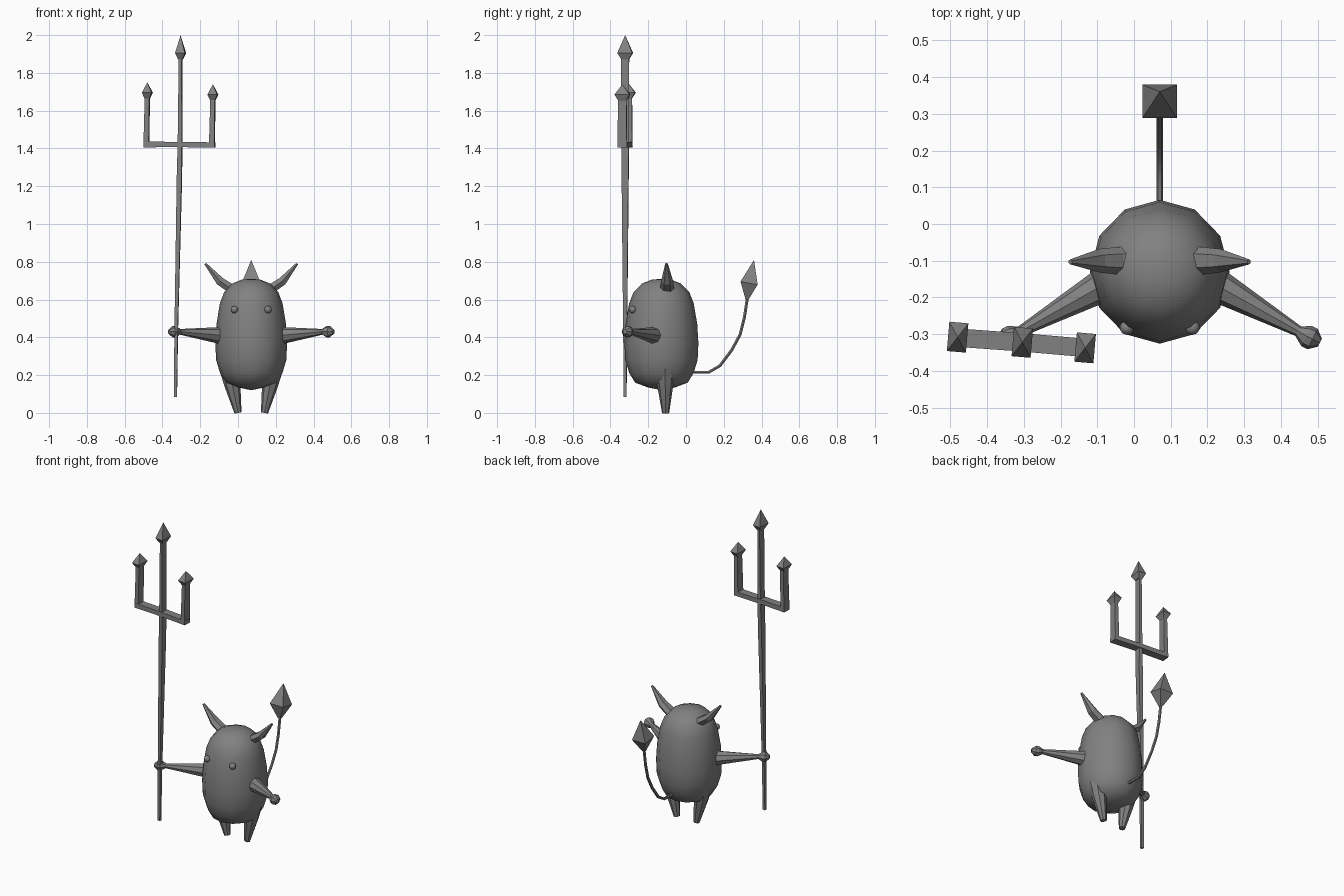
import bpy, bmesh, math
from mathutils import Vector

if "Cube" in bpy.data.objects:
    bpy.data.objects.remove(bpy.data.objects["Cube"])

CX, CY = 0.07, -0.13          # body axis
grey = bpy.data.materials.new("plain grey")
grey.diffuse_color = (0.22, 0.22, 0.22, 1)
grey.use_nodes = True
grey.node_tree.nodes["Principled BSDF"].inputs["Base Color"].default_value = grey.diffuse_color


def finish(name, bm, smooth=None):
    bmesh.ops.recalc_face_normals(bm, faces=bm.faces)
    me = bpy.data.meshes.new(name)
    bm.to_mesh(me)
    bm.free()
    ob = bpy.data.objects.new(name, me)
    bpy.context.collection.objects.link(ob)
    me.materials.append(grey)
    if smooth:
        bpy.context.view_layer.objects.active = ob
        ob.select_set(True)
        bpy.ops.object.shade_smooth_by_angle(angle=math.radians(smooth))
        ob.select_set(False)
    return ob


def loft(name, path, radii, sides=4, ref=(1, 0, 0), smooth=None):
    """Skin rings along a path; a radius is a number or (along ref, across)."""
    bm = bmesh.new()
    pts = [Vector(p) for p in path]
    rings = []
    k = 1 / math.cos(math.pi / sides) if sides == 4 else 1
    for i, (p, r) in enumerate(zip(pts, radii)):
        a, b = r if isinstance(r, tuple) else (r, r)
        d = (pts[min(i + 1, len(pts) - 1)] - pts[max(i - 1, 0)]).normalized()
        u = Vector(ref)
        u = (u - d * u.dot(d)).normalized()
        v = d.cross(u)
        if a == 0:
            rings.append([bm.verts.new(p)])
            continue
        ring = []
        for j in range(sides):
            t = 2 * math.pi * (j + (0.5 if sides == 4 else 0)) / sides
            ring.append(bm.verts.new(p + u * (a * k * math.cos(t)) + v * (b * k * math.sin(t))))
        rings.append(ring)
    for lo, hi in zip(rings, rings[1:]):
        for j in range(sides):
            n = (j + 1) % sides
            if len(lo) == 1:
                bm.faces.new((lo[0], hi[n], hi[j]))
            elif len(hi) == 1:
                bm.faces.new((lo[j], lo[n], hi[0]))
            else:
                bm.faces.new((lo[j], lo[n], hi[n], hi[j]))
    for ring in (rings[0], rings[-1]):
        if len(ring) > 2:
            bm.faces.new(ring)
    return finish(name, bm, smooth)


# Body: twelve-sided bean
profile = [(.12, 0), (.135, .07), (.16, .135), (.21, .165), (.28, .186), (.37, .19),
           (.47, .184), (.58, .166), (.64, .143), (.685, .1), (.705, .05), (.71, 0)]
loft("body", [(CX, CY, z) for z, r in profile], [(r, r * 1.03) for z, r in profile],
     12, smooth=40)

# Paired parts, mirrored about the body axis
for side, s in (("left", -1), ("right", 1)):
    def at(x, y, z):
        return (CX + s * x, y, z)

    bm = bmesh.new()
    bmesh.ops.create_uvsphere(bm, u_segments=10, v_segments=8, radius=.02)
    bmesh.ops.translate(bm, verts=bm.verts, vec=at(.089, -.282, .547))
    finish(side + "_eye", bm, 50)

    # Arm tapering to the wrist, then a small knobbed hand
    loft(side + "_arm", [at(.08, -.126, .405), at(.17, -.175, .41), at(.385, -.296, .43)],
         [.054, .044, .014], 8, ref=(0, 0, 1))
    loft(side + "_hand", [at(.375, -.291, .43), at(.40, -.305, .43),
                          at(.416, -.313, .43), at(.436, -.323, .43)],
         [.014, .031, .031, .012], 8, ref=(0, 0, 1))

    # Leg
    loft(side + "_leg", [at(.115, -.11, .24), at(.10, -.11, .15), at(.07, -.108, 0)],
         [.055, .043, .019], 8)

    # Bent horn
    loft(side + "_horn", [at(.07, -.10, .645), at(.11, -.10, .66), at(.165, -.10, .697),
                          at(.243, -.103, .79)],
         [.04, (.038, .028), (.032, .026), (.007, .007)], 6, ref=(0, 1, 0))

# Tail with a spade-like point
tail = [(0, .215), (.12, .215), (.18, .25), (.243, .334), (.286, .414), (.309, .504), (.325, .61)]
loft("tail", [(CX, y, z) for y, z in tail], [.009] * len(tail), 6, smooth=40)
loft("tail_point", [(CX, .323, .6), (CX, .334, .687), (CX, .36, .81)],
     [(.008, .008), (.047, .046), (0, 0)])

# Trident: all its cross-sections follow the slightly turned crossbar
across = Vector((.348, -.03, 0)).normalized()
loft("trident_shaft", [(-.331, -.322, .085), (-.327, -.322, .43), (-.31, -.322, 1.25),
                       (-.307, -.322, 1.42), (-.304, -.322, 1.89)],
     [(.008, .007), (.009, .010), (.013, .018), (.011, .020), (.008, .021)], ref=across)
loft("trident_crossbar", [(-.498, -.308, 1.421), (-.306, -.322, 1.421), (-.122, -.338, 1.418)],
     [(.015, .025), (.014, .025), (.014, .025)], ref=(0, 0, 1))
for name, x, y, top, drop in (("left", -.48, -.308, 1.75, .055), ("right", -.133, -.337, 1.74, .055),
                              ("middle", -.304, -.322, 2.0, .095)):
    if name != "middle":
        loft(name + "_prong", [(x - .005, y, 1.41), (x, y, top - .08)],
             [(.014, .025), (.012, .022)], ref=across)
    loft(name + "_prong_tip", [(x, y, top - drop - .033), (x, y, top - drop), (x, y, top)],
         [(.012, .02), (.026, .04), (0, 0)], ref=across)
